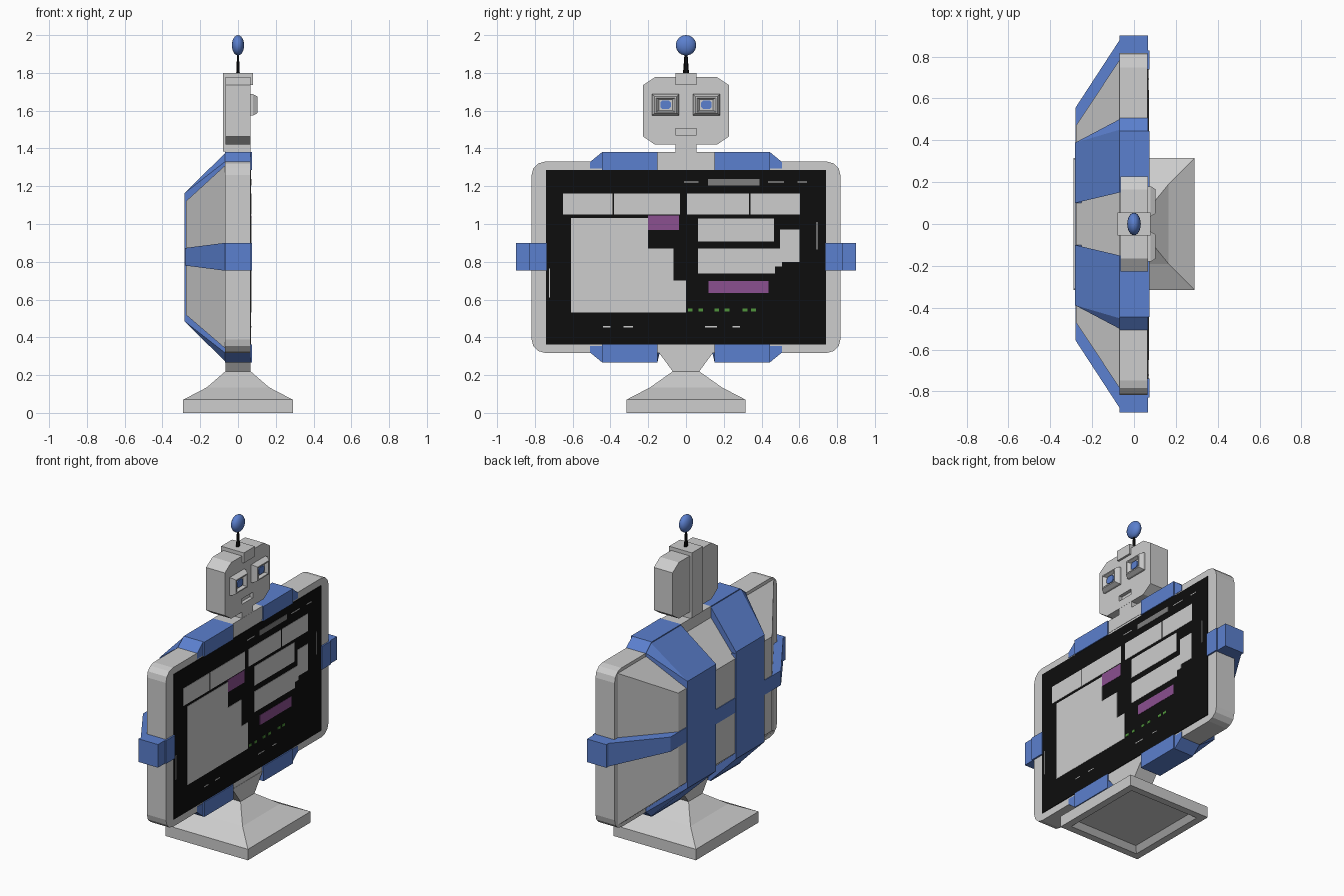
import bpy, bmesh, math
from mathutils import Matrix

if "Cube" in bpy.data.objects:
    bpy.data.objects.remove(bpy.data.objects["Cube"])


def material(name, rgb):
    m = bpy.data.materials.new(name)
    m.diffuse_color = (*rgb, 1)
    m.use_nodes = True
    m.node_tree.nodes["Principled BSDF"].inputs["Base Color"].default_value = m.diffuse_color
    return m


GREY = material("light grey", (0.61, 0.61, 0.61))
BLUE = material("strap blue", (0.105, 0.215, 0.62))
BLACK = material("screen black", (0.004, 0.004, 0.004))
MID = material("mid grey", (0.21, 0.21, 0.21))
PURPLE = material("purple", (0.26, 0.08, 0.28))
GREEN = material("green", (0.08, 0.30, 0.045))


def finish(name, bm, mat):
    bmesh.ops.recalc_face_normals(bm, faces=bm.faces)
    me = bpy.data.meshes.new(name)
    bm.to_mesh(me)
    bm.free()
    me.materials.append(mat)
    ob = bpy.data.objects.new(name, me)
    bpy.context.collection.objects.link(ob)
    return ob


def hull(name, pts, mat):
    """Convex solid around a few corner points."""
    bm = bmesh.new()
    for p in pts:
        bm.verts.new(p)
    bmesh.ops.convex_hull(bm, input=bm.verts[:])
    bmesh.ops.dissolve_limit(bm, angle_limit=0.01, verts=bm.verts[:], edges=bm.edges[:])
    return finish(name, bm, mat)


def box(name, x, y, z, mat):
    return hull(name, [(a, b, c) for a in x for b in y for c in z], mat)


def loft(name, rings, mat):
    """Closed skin through rings of equal point count."""
    bm = bmesh.new()
    vs = [[bm.verts.new(p) for p in r] for r in rings]
    n = len(vs[0])
    for a, b in zip(vs, vs[1:]):
        for i in range(n):
            j = (i + 1) % n
            bm.faces.new((a[i], a[j], b[j], b[i]))
    bm.faces.new(vs[0])
    bm.faces.new(vs[-1])
    return finish(name, bm, mat)


def rect_z(z, hx, hy):
    return [(-hx, -hy, z), (hx, -hy, z), (hx, hy, z), (-hx, hy, z)]


def rect_x(x, hy, hz, cy=0, cz=0):
    return [(x, cy - hy, cz - hz), (x, cy + hy, cz - hz), (x, cy + hy, cz + hz), (x, cy - hy, cz + hz)]


# Stand: hollow underside, plinth, sloped foot, flared neck
loft("stand", [rect_z(0.03, 0.215, 0.24), rect_z(0, 0.245, 0.27), rect_z(0, 0.29, 0.315),
               rect_z(0.07, 0.29, 0.315), rect_z(0.135, 0.165, 0.19),
               rect_z(0.22, 0.067, 0.07), rect_z(0.33, 0.067, 0.152)], GREY)

# Monitor frame with rounded corners
bm = bmesh.new()
bmesh.ops.create_cube(bm, size=1, matrix=Matrix.Translation((-0.002, 0, 0.824))
                      @ Matrix.Diagonal((0.134, 1.635, 1.012, 1)))
edges = [e for e in bm.edges if abs(e.verts[0].co.x - e.verts[1].co.x) > 0.1]
bmesh.ops.bevel(bm, geom=edges, offset=0.07, segments=3, profile=0.5, affect='EDGES')
finish("monitor_frame", bm, GREY)

# Tapered rear housing
loft("rear_housing", [rect_x(-0.065, 0.79, 0.487, 0, 0.826), rect_x(-0.276, 0.472, 0.30, 0, 0.82)], GREY)

# Shoulder plate between the upper straps
box("shoulder_plate", (-0.07, 0.067), (-0.15, 0.15), (1.30, 1.38), GREY)

# Vertical straps: top and bottom clamps, front lips, sloped bands, rear bands
for s in (-1, 1):
    for t in (-1, 1):
        def Z(d):
            return 0.824 + t * d
        hull("strap_clamp", [(x, s * y, Z(d)) for x in (-0.07, 0.067)
                             for y, d in ((0.15, 0.47), (0.15, 0.556), (0.445, 0.556), (0.507, 0.505), (0.507, 0.47))],
             BLUE)
        box("strap_lip", (0.06, 0.075), (s * 0.15, s * 0.445), (Z(0.462), Z(0.556)), BLUE)
        hull("strap_slope", [(-0.07, s * 0.15, Z(0.45)), (-0.07, s * 0.15, Z(0.55)),
                             (-0.07, s * 0.45, Z(0.55)), (-0.07, s * 0.50, Z(0.505)), (-0.07, s * 0.50, Z(0.45)),
                             (-0.282, s * 0.10, Z(0.26)), (-0.282, s * 0.10, Z(0.34)),
                             (-0.282, s * 0.388, Z(0.34)), (-0.282, s * 0.388, Z(0.26))], BLUE)
    box("rear_band", (-0.282, -0.25), (s * 0.10, s * 0.388), (0.50, 1.15), BLUE)

    # Side straps: clamp, front lip, sloped band
    box("side_clamp", (-0.07, 0.067), (s * 0.75, s * 0.90), (0.753, 0.90), BLUE)
    box("side_lip", (0.06, 0.075), (s * 0.738, s * 0.83), (0.753, 0.90), BLUE)
    hull("side_slope", [(-0.07, s * y, z) for y in (0.76, 0.877) for z in (0.753, 0.90)]
         + [(-0.28, s * y, z) for y in (0.45, 0.555) for z in (0.78, 0.873)], BLUE)
box("rear_cross_band", (-0.28, -0.25), (-0.47, 0.47), (0.78, 0.873), BLUE)

# Screen
box("screen", (0.061, 0.069), (-0.741, 0.741), (0.363, 1.286), BLACK)


def tiles(name, mat, rects):
    """Thin plates on the screen, given as y0, y1, z0, z1."""
    for y0, y1, z0, z1 in rects:
        box(name, (0.068, 0.0708), (y0, y1), (z0, z1), mat)


tiles("header_tile", GREY, [(y0, y1, 1.05, 1.162) for y0, y1 in
                            ((-0.65, -0.388), (-0.38, -0.033), (0.005, 0.333), (0.342, 0.603))])
tiles("large_tile", GREY, [(-0.61, -0.202, 0.532, 1.033), (-0.202, -0.067, 0.532, 0.87), (-0.067, 0, 0.532, 0.70)])
tiles("side_tile", GREY, [(0.063, 0.467, 0.907, 1.03), (0.063, 0.47, 0.738, 0.87),
                          (0.47, 0.508, 0.775, 0.87), (0.498, 0.6, 0.80, 0.97)])
tiles("purple_tile", PURPLE, [(-0.202, -0.037, 0.967, 1.045), (0.12, 0.438, 0.635, 0.698)])
tiles("pill", MID, [(0.117, 0.39, 1.205, 1.238)])
tiles("green_mark", GREEN, [(y, y + 0.025, 0.537, 0.553) for y in (0.01, 0.065, 0.15, 0.205, 0.30, 0.345)])
tiles("small_mark", GREY, [(0.69, 0.695, 0.865, 1.01), (-0.725, -0.72, 0.61, 0.765),
                           (-0.01, 0.065, 1.22, 1.226), (0.435, 0.52, 1.22, 1.226), (0.59, 0.64, 1.22, 1.226),
                           (-0.44, -0.40, 0.453, 0.459), (-0.33, -0.28, 0.453, 0.459),
                           (0.10, 0.165, 0.453, 0.459), (0.245, 0.285, 0.453, 0.459)])

# Head: chamfered block with a mouth slot
outline = [(-0.228, 1.464), (-0.164, 1.42), (0.164, 1.42), (0.228, 1.464),
           (0.228, 1.735), (0.164, 1.777), (-0.164, 1.777), (-0.228, 1.735)]
head = loft("head", [[(x, y, z) for y, z in outline] for x in (-0.065, 0.067)], GREY)
slot = box("mouth_cutter", (0.045, 0.1), (-0.055, 0.055), (1.47, 1.505), GREY)
slot.hide_render = True
slot.hide_viewport = True
cut = head.modifiers.new("mouth", 'BOOLEAN')
cut.operation = 'DIFFERENCE'
cut.solver = 'EXACT'
cut.object = slot

# Neck and the crest running over the head
box("neck", (-0.07, 0.066), (-0.055, 0.055), (1.37, 1.43), GREY)
box("head_crest", (-0.08, 0.08), (-0.055, 0.055), (1.735, 1.80), GREY)
box("head_spine", (-0.08, -0.05), (-0.055, 0.055), (1.385, 1.75), GREY)

# Eyes: stepped sockets with blue eight-sided pupils
for s in (-1, 1):
    cy, cz = s * 0.108, 1.631
    loft("eye_socket", [rect_x(x, hy, hz, cy, cz) for x, hy, hz in
                        ((0.06, 0.072, 0.056), (0.08, 0.072, 0.056), (0.103, 0.058, 0.044),
                         (0.103, 0.050, 0.037), (0.084, 0.036, 0.029))], GREY)
    hull("pupil", [(x, cy + a * 0.028, cz + b * 0.023) for x in (0.078, 0.091)
                   for a, b in ((1, .5), (1, -.5), (.6, 1), (.6, -1), (-.6, 1), (-.6, -1), (-1, .5), (-1, -.5))],
         BLUE)

# Antenna rod and flattened ball
bm = bmesh.new()
bmesh.ops.create_cone(bm, cap_ends=True, segments=8, radius1=0.016, radius2=0.007, depth=0.12,
                      matrix=Matrix.Translation((0, 0, 1.855)) @ Matrix.Diagonal((0.6, 1, 1, 1)))
finish("antenna_rod", bm, BLACK)
bm = bmesh.new()
bmesh.ops.create_uvsphere(bm, u_segments=20, v_segments=12, radius=0.054,
                          matrix=Matrix.Translation((0, 0, 1.946)) @ Matrix.Diagonal((0.6, 1, 1, 1)))
ball = finish("antenna_ball", bm, BLUE)
ball.data.shade_smooth()
